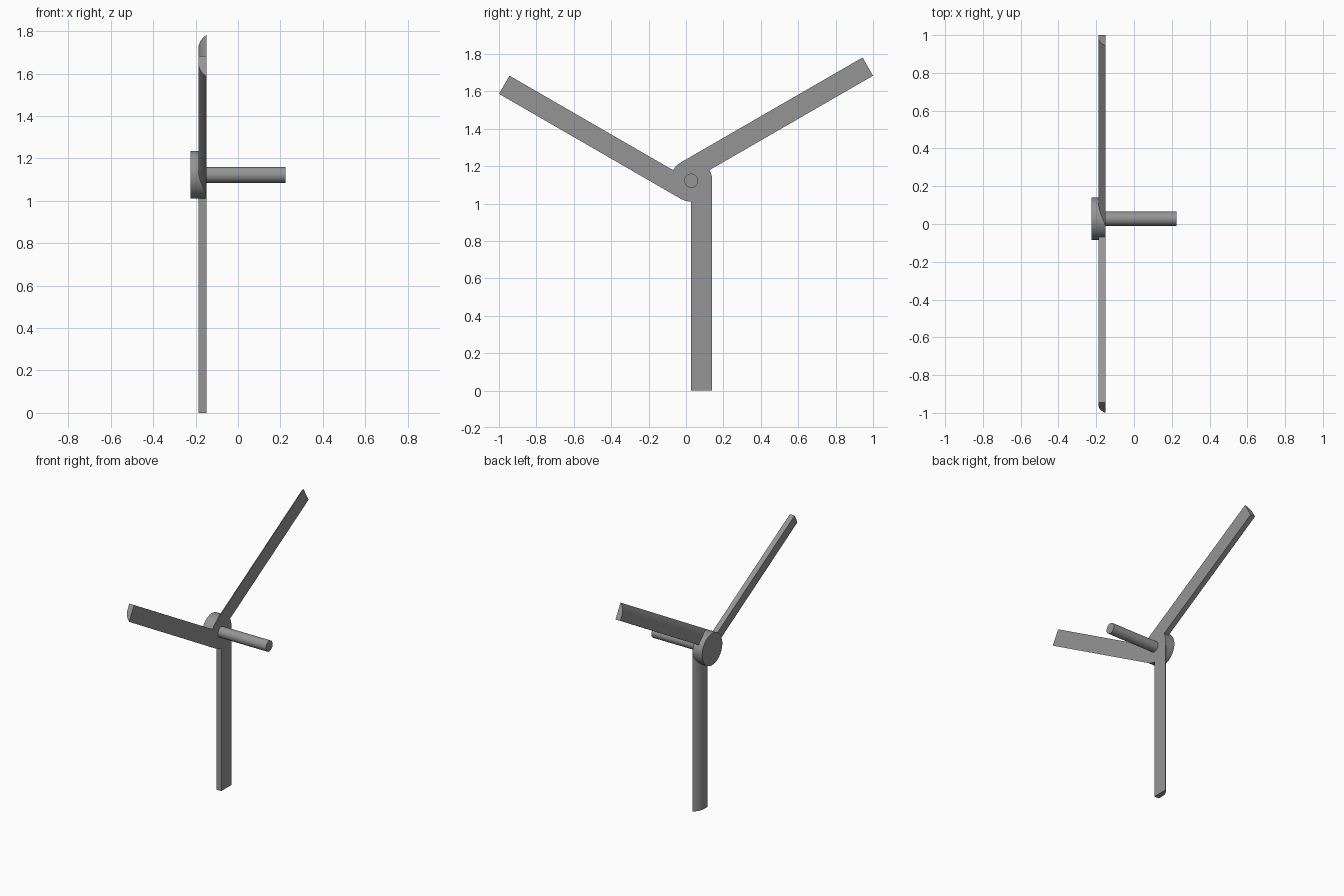
import bpy, bmesh, math
from mathutils import Matrix

if "Cube" in bpy.data.objects:
    bpy.data.objects.remove(bpy.data.objects["Cube"])

U = 2 / (30 * math.sqrt(3) + 1.5)      # base unit: one blade thickness
LENGTH, WIDTH = 30 * U, 3 * U
CY, CZ = WIDTH / 4, LENGTH             # rotor axis

grey = bpy.data.materials.new("dark_grey")
grey.diffuse_color = (0.3, 0.3, 0.3, 1)
grey.use_nodes = True
grey.node_tree.nodes["Principled BSDF"].inputs["Base Color"].default_value = grey.diffuse_color


def finish(ob):
    ob.data.materials.append(grey)
    bpy.ops.object.select_all(action='DESELECT')
    ob.select_set(True)
    bpy.context.view_layer.objects.active = ob
    bpy.ops.object.shade_smooth_by_angle(angle=math.radians(30))


def rod(name, x0, x1, radius):
    bpy.ops.mesh.primitive_cylinder_add(
        vertices=64, radius=radius, depth=x1 - x0,
        location=((x0 + x1) / 2, CY, CZ), rotation=(0, math.pi / 2, 0))
    ob = bpy.context.object
    ob.name = name
    finish(ob)


def blade(name, angle):
    # section: flat back, thick square edge, other edge rounded down to a sharp line
    n = 16
    flat = -4 * U
    radius, run = 2.5 * U, 2 * U
    end = math.asin(run / radius)
    section = [(flat, 0), (flat - U, 0)]
    for i in range(n + 1):
        a = end * i / n
        section.append((flat - U + radius * (1 - math.cos(a)),
                        WIDTH - run + radius * math.sin(a)))
    bm = bmesh.new()
    face = bm.faces.new([bm.verts.new((x, y, 0)) for x, y in section])
    ext = bmesh.ops.extrude_face_region(bm, geom=[face])
    tip = [v for v in ext["geom"] if isinstance(v, bmesh.types.BMVert)]
    bmesh.ops.translate(bm, verts=tip, vec=(0, 0, -LENGTH))
    bmesh.ops.recalc_face_normals(bm, faces=bm.faces)
    mesh = bpy.data.meshes.new(name)
    bm.to_mesh(mesh)
    bm.free()
    ob = bpy.data.objects.new(name, mesh)
    bpy.context.collection.objects.link(ob)
    ob.matrix_world = Matrix.Translation((0, CY, CZ)) @ Matrix.Rotation(angle, 4, 'X')
    finish(ob)


# Hub disc and shaft
rod("hub", -6 * U, -4 * U, 3 * U)
rod("shaft", -4.5 * U, 6 * U, U)

# Three blades around the axis
for k in range(3):
    blade(f"blade_{k + 1}", k * math.tau / 3)
